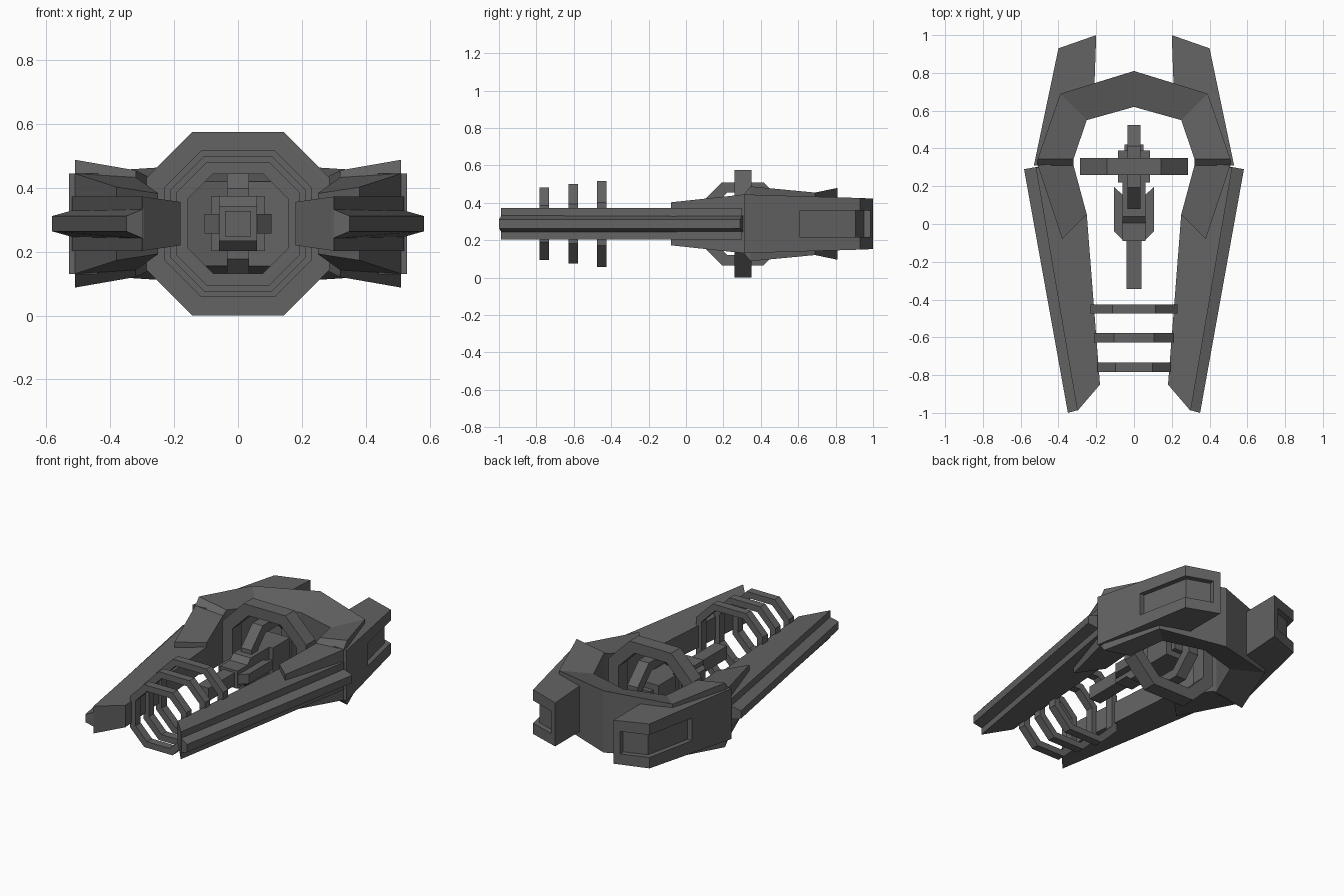
import bpy, bmesh, math
from mathutils import Vector

cube = bpy.data.objects.get("Cube")
if cube:
    bpy.data.objects.remove(cube, do_unlink=True)

ZC = 0.288  # height of the horizontal symmetry plane

metal = bpy.data.materials.new("dark grey metal")
metal.use_nodes = True
GREY = (0.125, 0.125, 0.125, 1)
metal.diffuse_color = GREY
bsdf = next(n for n in metal.node_tree.nodes if n.type == 'BSDF_PRINCIPLED')
bsdf.inputs["Base Color"].default_value = GREY


def loft(name, sections, closed=False, mirror=False):
    """Skin a row of equal point loops; open rows are capped."""
    bm = bmesh.new()
    rows = [[bm.verts.new(p) for p in s] for s in sections]
    n = len(rows[0])
    for i in range(len(rows) if closed else len(rows) - 1):
        a, b = rows[i], rows[(i + 1) % len(rows)]
        for j in range(n):
            k = (j + 1) % n
            bm.faces.new((a[j], a[k], b[k], b[j]))
    if not closed:
        bm.faces.new(rows[0])
        bm.faces.new(rows[-1])
    bmesh.ops.recalc_face_normals(bm, faces=bm.faces)
    me = bpy.data.meshes.new(name)
    bm.to_mesh(me)
    bm.free()
    me.materials.append(metal)
    ob = bpy.data.objects.new(name, me)
    bpy.context.collection.objects.link(ob)
    if mirror:
        m = ob.modifiers.new("mirror", 'MIRROR')
        m.use_mirror_merge = False
    return ob


def slab(name, pts, mirror=True):
    """Plan outline of (x, y, half thickness), symmetric about ZC."""
    return loft(name, [[(x, y, ZC + s * h) for x, y, h in pts] for s in (1, -1)],
                mirror=mirror)


def box(name, x0, x1, y0, y1, h, mirror=False):
    return slab(name, [(x0, y0, h), (x1, y0, h), (x1, y1, h), (x0, y1, h)], mirror)


def octagon_ring(name, r, t, depth, y, lengthwise=False):
    """Chamfered square hoop; lengthwise hoops stand in the YZ plane."""
    def loop(rad, d):
        c = rad * 0.5
        pts = [(c, rad), (rad, c), (rad, -c), (c, -rad),
               (-c, -rad), (-rad, -c), (-rad, c), (-c, rad)]
        if lengthwise:
            return [(d, y + u, ZC + v) for u, v in pts]
        return [(u, y + d, ZC + v) for u, v in pts]
    d = depth / 2
    return loft(name, [loop(r, -d), loop(r, d), loop(r - t, d), loop(r - t, -d)],
                closed=True)


# Horseshoe hull: outer and inner (x, y, half thickness) from side to rear
half = [((0.51, 0.345, 0.20), (0.32, 0.345, 0.167)),
        ((0.39, 0.69, 0.167), (0.25, 0.55, 0.132)),
        ((0.0, 0.81, 0.192), (0.0, 0.62, 0.132))]
full = half + [tuple((-x, y, h) for x, y, h in s) for s in reversed(half[:-1])]
loft("horseshoe_hull",
     [[(o[0], o[1], ZC + o[2]), (i[0], i[1], ZC + i[2]),
       (i[0], i[1], ZC - i[2]), (o[0], o[1], ZC - o[2])] for o, i in full])

# Sloped step joining the hull to the cheek wedges
loft("hull_step",
     [[(x0, y, ZC + h0), (x1, y, ZC + h1), (x1, y, ZC - h1), (x0, y, ZC - h0)]
      for x0, x1, y, h0, h1 in ((0.32, 0.51, 0.345, 0.167, 0.20),
                                (0.32, 0.51, 0.31, 0.145, 0.157))], mirror=True)

# Cheek wedges
slab("cheek_wedge", [(0.51, 0.31, 0.157), (0.38, -0.08, 0.115),
                     (0.25, 0.05, 0.095), (0.32, 0.31, 0.145)])

# Rear pods with a recess wrapping the outer rear corner
pod = slab("rear_pod", [(0.53, 0.31, 0.157), (0.40, 0.93, 0.138), (0.20, 1.0, 0.135),
                        (0.21, 0.72, 0.143), (0.36, 0.62, 0.145), (0.44, 0.31, 0.157)],
           mirror=False)
cutter = slab("pod_cutter", [(x, y, 0.07) for x, y in (
    (0.56, 0.61), (0.437, 0.61), (0.373, 0.905), (0.235, 0.953),
    (0.245, 1.06), (0.56, 1.06))], mirror=False)
cut = pod.modifiers.new("recess", 'BOOLEAN')
cut.operation, cut.solver, cut.object = 'DIFFERENCE', 'EXACT', cutter
bpy.context.view_layer.update()
carved = bpy.data.meshes.new_from_object(
    pod.evaluated_get(bpy.context.evaluated_depsgraph_get()))
pod.modifiers.clear()
pod.data = carved
bpy.data.objects.remove(cutter, do_unlink=True)
pod.modifiers.new("mirror", 'MIRROR').use_mirror_merge = False

# Long front prongs and the ridge along their outer edge
slab("front_prong", [(0.52, 0.30, 0.085), (0.30, -0.99, 0.085), (0.18, -0.85, 0.068),
                     (0.25, 0.05, 0.068), (0.32, 0.30, 0.07)])
loft("prong_ridge",
     [[(a, ya, ZC + 0.047), (b, yb, ZC + 0.024), (b, yb, ZC - 0.024), (a, ya, ZC - 0.047)]
      for a, ya, b, yb in ((0.50, 0.305, 0.582, 0.29), (0.295, -0.985, 0.35, -1.0))],
     mirror=True)

# Hoops
octagon_ring("main_hoop", 0.287, 0.067, 0.09, 0.305)
octagon_ring("lengthwise_hoop", 0.222, 0.055, 0.07, 0.303, lengthwise=True)
for i, (y, r) in enumerate(((-0.45, 0.23), (-0.602, 0.212), (-0.758, 0.194))):
    octagon_ring(f"barrel_hoop_{i + 1}", r, 0.038, 0.05, y)

# Central core and gun
box("core_block", -0.085, 0.085, 0.22, 0.39, 0.086)
box("core_rear_cap", -0.05, 0.05, 0.39, 0.42, 0.05)
box("gun_body", -0.06, 0.06, -0.09, 0.22, 0.055)
box("gun_barrel", -0.04, 0.04, -0.345, -0.09, 0.04)
slab("gun_side_plate", [(0.055, -0.09, 0.03), (0.105, -0.04, 0.03),
                        (0.105, 0.195, 0.03), (0.055, 0.15, 0.03)])
loft("gun_housing",
     [[(x, 0.22, ZC + 0.086), (x, 0.04, ZC + 0.086), (x, 0.0, ZC + 0.05),
       (x, 0.0, ZC - 0.05), (x, 0.04, ZC - 0.086), (x, 0.22, ZC - 0.086)]
      for x in (-0.06, 0.06)])
